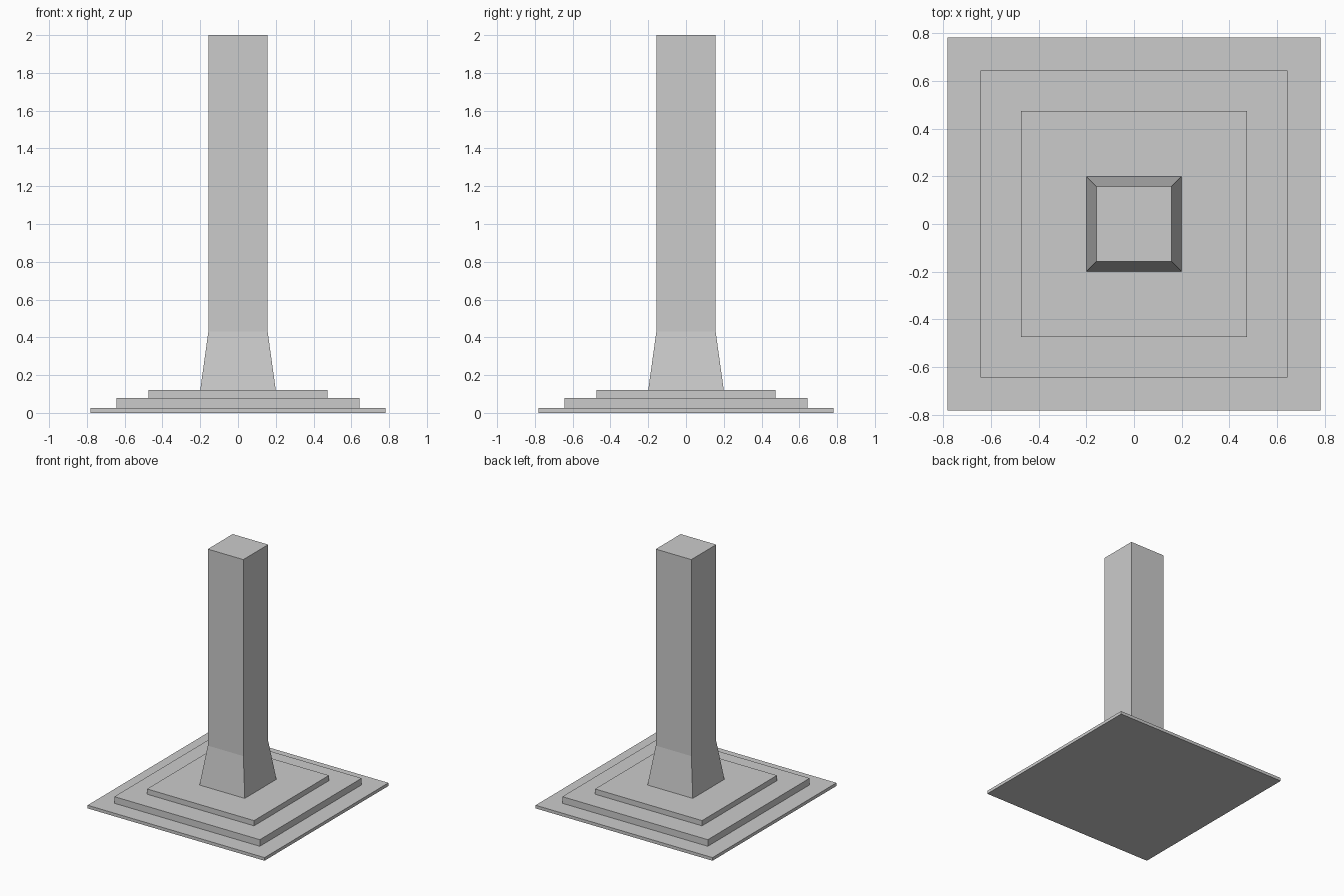
import bpy
import bmesh

# Remove the default cube
cube = bpy.data.objects.get("Cube")
if cube:
    bpy.data.objects.remove(cube, do_unlink=True)

# Plain grey material
stone = bpy.data.materials.new("light_grey")
stone.use_nodes = True
colour = (0.6, 0.6, 0.6, 1.0)
stone.diffuse_color = colour
stone.node_tree.nodes["Principled BSDF"].inputs["Base Color"].default_value = colour


def square_block(name, sections):
    """Closed solid lofted through square sections of (half width, height)."""
    bm = bmesh.new()
    rings = [[bm.verts.new((sx * h, sy * h, z))
              for sx, sy in ((-1, -1), (1, -1), (1, 1), (-1, 1))]
             for h, z in sections]
    bm.faces.new(rings[0][::-1])
    bm.faces.new(rings[-1])
    for low, high in zip(rings, rings[1:]):
        for i in range(4):
            j = (i + 1) % 4
            bm.faces.new((low[i], low[j], high[j], high[i]))
    mesh = bpy.data.meshes.new(name)
    bm.to_mesh(mesh)
    bm.free()
    mesh.materials.append(stone)
    obj = bpy.data.objects.new(name, mesh)
    bpy.context.collection.objects.link(obj)
    return obj


# Three stepped square slabs
steps = (("base_slab", 0.782, 0.0, 0.025),
         ("middle_step", 0.643, 0.025, 0.078),
         ("upper_step", 0.473, 0.078, 0.12))
for name, half, bottom, top in steps:
    square_block(name, [(half, bottom), (half, top)])

# Pillar with a flared foot
square_block("pillar", [(0.2, 0.12), (0.157, 0.43), (0.157, 2.0)])
